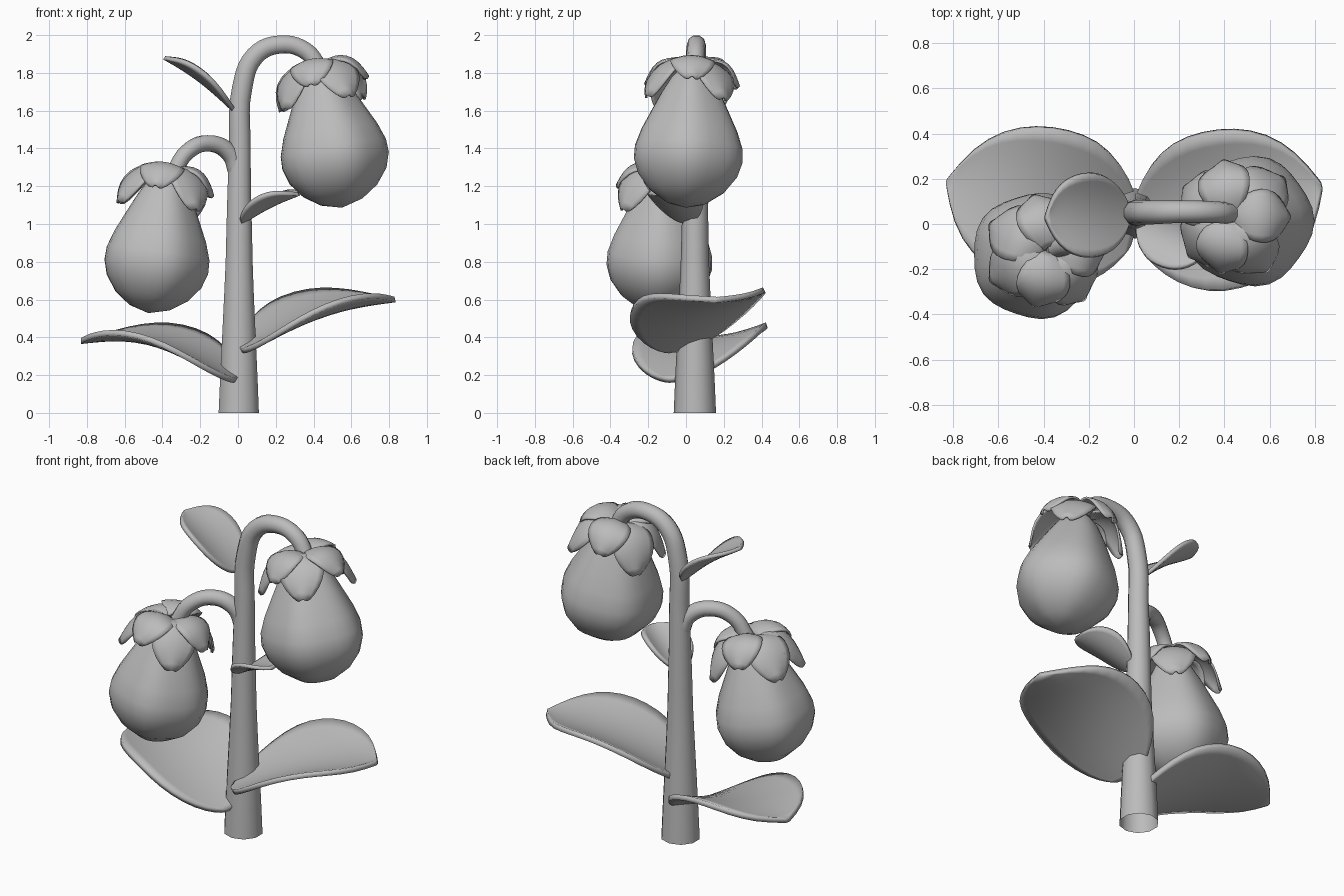
import bpy, bmesh, math
from mathutils import Vector

if "Cube" in bpy.data.objects:
    bpy.data.objects.remove(bpy.data.objects["Cube"], do_unlink=True)

GREY = (0.5, 0.5, 0.5, 1)
mat = bpy.data.materials.new("plain grey")
mat.use_nodes = True
mat.diffuse_color = GREY
mat.node_tree.nodes["Principled BSDF"].inputs["Base Color"].default_value = GREY


def finish(obj, angle=60):
    """Give an object the material and smooth shading."""
    if not obj.data.materials:
        obj.data.materials.append(mat)
    bpy.ops.object.select_all(action='DESELECT')
    bpy.context.view_layer.objects.active = obj
    obj.select_set(True)
    bpy.ops.object.shade_smooth_by_angle(angle=math.radians(angle))


def grid_object(name, rows, wrap=False):
    """Skin rows of points into a mesh object."""
    bm = bmesh.new()
    vs = [[bm.verts.new(p) for p in row] for row in rows]
    for a, b in zip(vs, vs[1:]):
        n = len(a)
        for i in range(n if wrap else n - 1):
            j = (i + 1) % n
            bm.faces.new((a[i], b[i], b[j], a[j]))
    bmesh.ops.remove_doubles(bm, verts=bm.verts, dist=0.0005)
    bmesh.ops.recalc_face_normals(bm, faces=bm.faces)
    mesh = bpy.data.meshes.new(name)
    bm.to_mesh(mesh)
    bm.free()
    obj = bpy.data.objects.new(name, mesh)
    bpy.context.collection.objects.link(obj)
    return obj


def thicken(obj, thickness):
    sub = obj.modifiers.new("soften", 'SUBSURF')
    sub.levels = sub.render_levels = 1
    sol = obj.modifiers.new("thickness", 'SOLIDIFY')
    sol.thickness = thickness
    sol.offset = 0


def tube(name, points):
    """Tapered tube along a smooth path of (x, y, z, radius)."""
    curve = bpy.data.curves.new(name, 'CURVE')
    curve.dimensions = '3D'
    curve.bevel_depth = 1
    curve.bevel_resolution = 3
    curve.resolution_u = 5
    spline = curve.splines.new('BEZIER')
    spline.bezier_points.add(len(points) - 1)
    for bp, (x, y, z, r) in zip(spline.bezier_points, points):
        bp.co = (x, y, z)
        bp.radius = r
        bp.handle_left_type = bp.handle_right_type = 'AUTO'
    obj = bpy.data.objects.new(name, curve)
    bpy.context.collection.objects.link(obj)
    bpy.ops.object.select_all(action='DESELECT')
    bpy.context.view_layer.objects.active = obj
    obj.select_set(True)
    bpy.ops.object.convert(target='MESH')
    finish(bpy.context.object)


LEAF_SHAPE = [(-.01, .22), (.04, .48), (.14, .76), (.28, .96), (.45, 1),
              (.62, .95), (.78, .79), (.91, .49), (1, .03)]


def leaf(name, base, tip, width, arch, cup, roll, thickness):
    """Broad cupped leaf; roll lifts its back edge, fading towards the tip."""
    base, tip = Vector(base), Vector(tip)
    axis = tip - base
    side = Vector((-axis.y, axis.x, 0)).normalized()
    if side.y < 0:
        side = -side
    rows = []
    for t, w in LEAF_SHAPE:
        row = []
        for k in range(-3, 4):
            s = k / 3 * w
            p = base + axis * t + side * s * width
            p.z += arch * math.sin(math.pi * t) + cup * s * s + 2 * roll * (1 - t) * s
            row.append(p)
        rows.append(row)
    obj = grid_object(name, rows)
    thicken(obj, thickness)
    finish(obj)


FRUIT_PROFILE = [(0, 0), (0, .06), (.06, .11), (.14, .155), (.24, .203), (.34, .25),
                 (.43, .28), (.5, .283), (.58, .258), (.66, .197), (.72, .11), (.75, 0)]
LOW_SEPAL = [(.02, 0, .03), (.08, .03, .085), (.15, .02, .125),
             (.21, -.035, .13), (.25, -.11, .1), (.275, -.185, .025)]
HIGH_SEPAL = [(.02, .02, .03), (.07, .045, .08), (.13, .05, .115),
              (.19, .025, .12), (.23, -.03, .09), (.255, -.085, .025)]


def fruit(name, top, bottom, girth, low_angles, high_angles):
    """Hanging lobed pear shape with a crown of sepals."""
    top, bottom = Vector(top), Vector(bottom)
    turn = Vector((0, 0, 1)).rotation_difference(top - bottom)

    def place(x, y, z):
        return top + turn @ Vector((x, y, z))

    sides = 30
    rows = []
    for drop, r in FRUIT_PROFILE:
        row = []
        for i in range(sides):
            a = math.tau * i / sides
            lobed = r * girth * (1 + .028 * math.cos(5 * a))
            row.append(place(lobed * math.cos(a), lobed * math.sin(a), -drop))
        rows.append(row)
    finish(grid_object(name, rows, wrap=True))

    for label, shape, angles in (("lower", LOW_SEPAL, low_angles),
                                 ("upper", HIGH_SEPAL, high_angles)):
        for n, deg in enumerate(angles):
            c, d = math.cos(math.radians(deg)), math.sin(math.radians(deg))
            lift = .008 * (n % 2)
            rows = []
            for r, z, w in shape:
                row = []
                for k in range(-2, 3):
                    s = k / 2
                    rr = r - .02 * s * s
                    row.append(place(rr * c - s * w * d, rr * d + s * w * c,
                                     z + lift - .025 * s * s))
                rows.append(row)
            obj = grid_object(f"{name}_{label}_sepal_{n + 1}", rows)
            thicken(obj, .012)
            finish(obj)


# Stem with its hooked top, and the side branch
tube("stem", [(.004, .047, 0, .112), (.006, .047, .8, .075), (.01, .05, 1.4, .06),
              (.022, .05, 1.72, .056), (.09, .052, 1.89, .053), (.22, .055, 1.95, .05),
              (.36, .052, 1.915, .048), (.44, .045, 1.81, .046)])
tube("branch", [(0, .05, 1.27, .05), (-.045, .03, 1.375, .047), (-.155, -.02, 1.427, .045),
                (-.27, -.08, 1.38, .043), (-.345, -.11, 1.26, .043)])

# Fruits
fruit("upper_fruit", (.425, .035, 1.825), (.55, 0, 1.09), 1.01,
      (40, 150, 218, 300), (0, 100, 257))
fruit("lower_fruit", (-.37, -.115, 1.27), (-.475, -.155, .53), .98,
      (52, 153, 208, 310), (0, 104, 257))

# Leaves
leaf("large_left_leaf", (.02, -.03, .34), (.83, .17, .6), .355, .05, .095, .03, .03)
leaf("large_right_leaf", (-.01, -.025, .185), (-.83, .19, .38), .355, .09, .065, .03, .03)
leaf("small_right_leaf", (-.03, .05, 1.61), (-.39, .025, 1.88), .187, .02, .06, .01, .022)
leaf("small_left_leaf", (.03, .01, 1.015), (.32, -.13, 1.16), .14, .01, .06, .01, .022)
